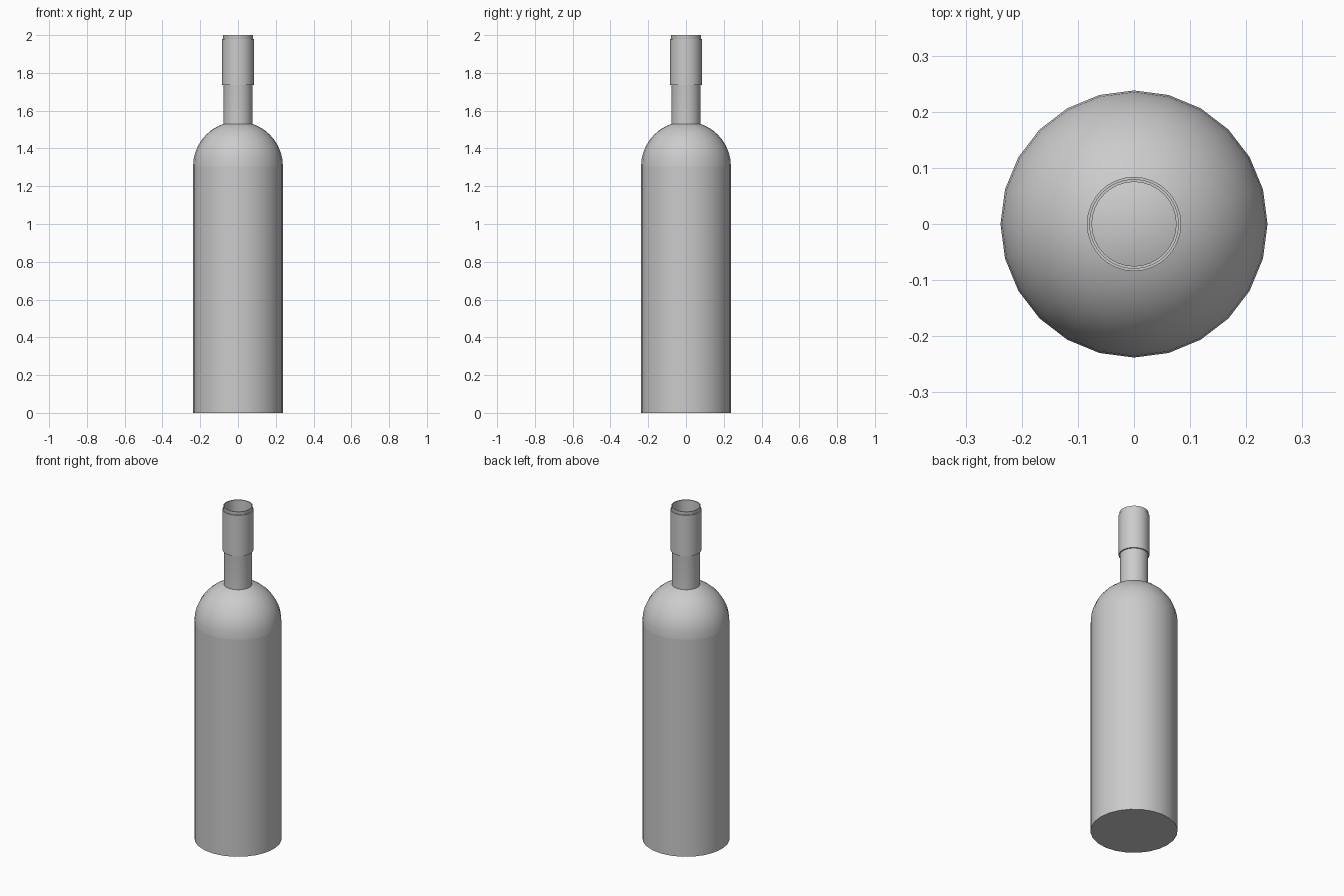
import bpy, bmesh, math

cube = bpy.data.objects.get("Cube")
if cube:
    bpy.data.objects.remove(cube, do_unlink=True)

grey = bpy.data.materials.new("plain grey")
grey.use_nodes = True
colour = (0.6, 0.6, 0.6, 1)
grey.diffuse_color = colour
grey.node_tree.nodes["Principled BSDF"].inputs["Base Color"].default_value = colour


def lathe(name, profile, sides, angle):
    """Spin (radius, height) points round z; a zero radius closes the end."""
    bm = bmesh.new()
    rings = []
    for r, z in profile:
        n = 1 if r == 0 else sides
        rings.append([bm.verts.new((r * math.cos(2 * math.pi * i / sides),
                                    r * math.sin(2 * math.pi * i / sides), z))
                      for i in range(n)])
    for a, b in zip(rings, rings[1:]):
        for i in range(sides):
            j = (i + 1) % sides
            quad = [a[i % len(a)], a[j % len(a)], b[j % len(b)], b[i % len(b)]]
            bm.faces.new(list(dict.fromkeys(quad)))
    mesh = bpy.data.meshes.new(name)
    bm.to_mesh(mesh)
    bm.free()
    mesh.materials.append(grey)
    obj = bpy.data.objects.new(name, mesh)
    bpy.context.collection.objects.link(obj)
    bpy.ops.object.select_all(action='DESELECT')
    obj.select_set(True)
    bpy.context.view_layer.objects.active = obj
    bpy.ops.object.shade_smooth_by_angle(angle=math.radians(angle))
    return obj


R, SHOULDER = 0.238, 1.305

# Straight body and flat base
lathe("bottle_body", [(0, 0), (R, 0), (R, SHOULDER)], 24, 30)

# Rounded shoulder
steps = 10
dome = [(R * math.cos(math.pi / 2 * i / steps),
         SHOULDER + R * math.sin(math.pi / 2 * i / steps)) for i in range(steps)]
lathe("bottle_shoulder", dome + [(0, SHOULDER + R)], 24, 30)

# Open neck with a thin lip
lathe("bottle_neck", [(0.077, 1.51), (0.077, 1.97), (0.08, 1.98), (0.08, 2.0),
                      (0.075, 2.0), (0.075, 1.51)], 32, 30)

# Sleeve wrapped round the upper neck
lathe("neck_sleeve", [(0.076, 1.735), (0.084, 1.735), (0.084, 1.98),
                      (0.078, 1.98)], 32, 30)
